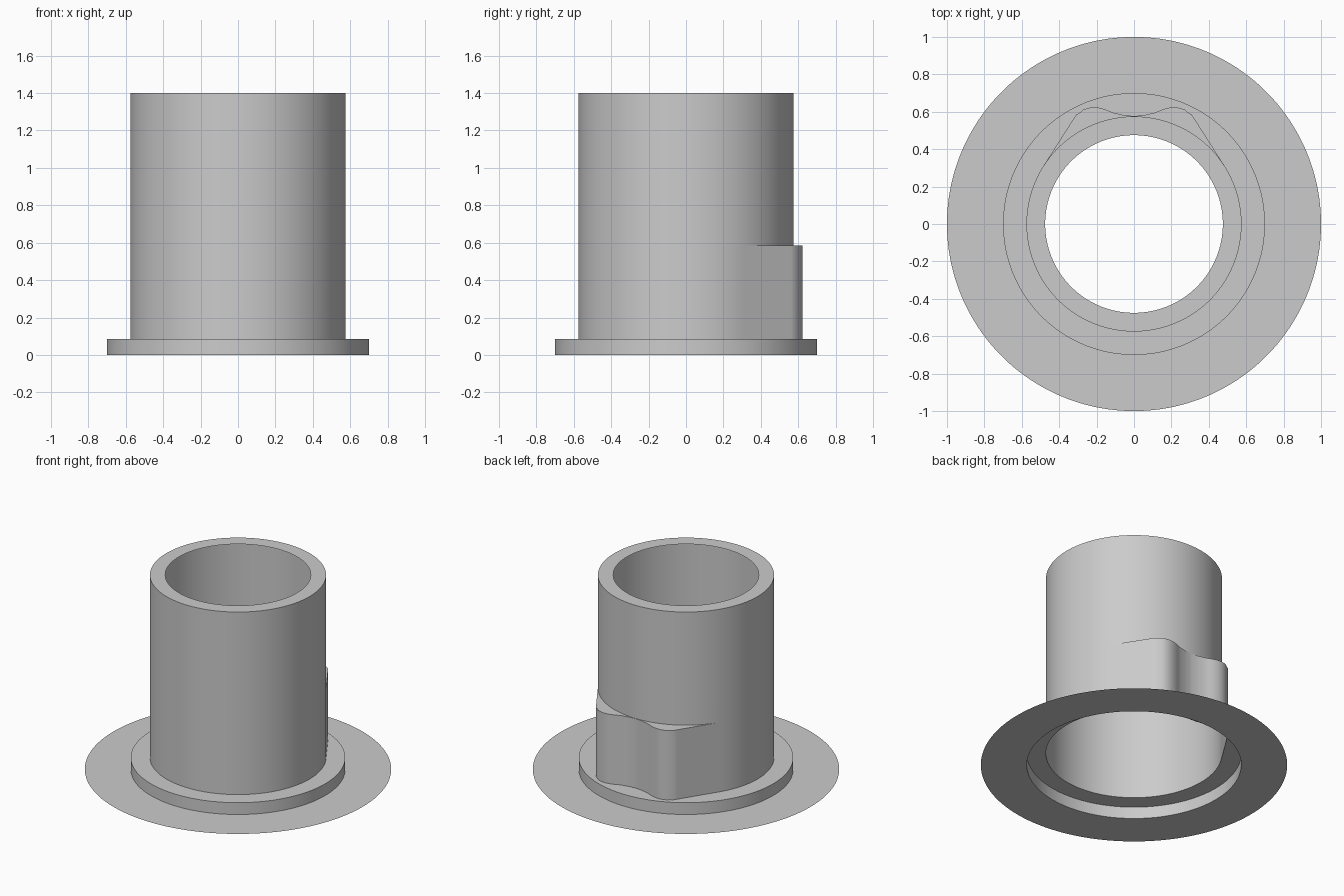
import bpy, bmesh
from math import sin, cos, pi, degrees, radians

cube = bpy.data.objects.get("Cube")
if cube:
    bpy.data.objects.remove(cube, do_unlink=True)

SEGMENTS = 180
SLEEVE, COLLAR, FLANGE, HOLE = 0.575, 0.7, 1.0, 0.475
LEDGE_Z, LUG_Z, TOP_Z = 0.085, 0.585, 1.4
TANGENT = 57.5  # angle from the back where the lug flank meets the sleeve

grey = bpy.data.materials.new("plain_grey")
grey.use_nodes = True
colour = (0.6, 0.6, 0.6, 1)
grey.diffuse_color = colour
grey.node_tree.nodes["Principled BSDF"].inputs["Base Color"].default_value = colour

# Rounded lug profile: (degrees from the back, radius)
LUG = [(0, 0.577), (5, 0.583), (10.5, 0.604), (15.4, 0.642), (19.4, 0.663),
       (23.5, 0.67), (28, 0.656)]


def lug_radius(t):
    """Sleeve radius with a pair of mirrored lugs at the back."""
    a = abs(degrees(t))
    if a >= TANGENT:
        return SLEEVE
    if a >= LUG[-1][0]:
        return SLEEVE / cos(radians(TANGENT - a))
    for (a0, r0), (a1, r1) in zip(LUG, LUG[1:]):
        if a <= a1:
            return r0 + (r1 - r0) * (a - a0) / (a1 - a0)


def shell(name, rings):
    """Open sheet through rings of (radius or radius function, height)."""
    bm = bmesh.new()
    loops = []
    for radius, z in rings:
        loop = []
        for i in range(SEGMENTS):
            t = 2 * pi * i / SEGMENTS - pi
            r = radius(t) if callable(radius) else radius
            loop.append(bm.verts.new((r * sin(t), r * cos(t), z)))
        loops.append(loop)
    for low, high in zip(loops, loops[1:]):
        for i in range(SEGMENTS):
            j = (i + 1) % SEGMENTS
            bm.faces.new((low[j], low[i], high[i], high[j]))
    # Close up the lug top where it shrinks into the sleeve
    bmesh.ops.remove_doubles(bm, verts=bm.verts[:], dist=0.0001)
    mesh = bpy.data.meshes.new(name)
    bm.to_mesh(mesh)
    bm.free()
    mesh.materials.append(grey)
    obj = bpy.data.objects.new(name, mesh)
    bpy.context.collection.objects.link(obj)
    bpy.ops.object.select_all(action='DESELECT')
    obj.select_set(True)
    bpy.context.view_layer.objects.active = obj
    bpy.ops.object.shade_smooth_by_angle(angle=radians(35))
    return obj


# Thin base sheet, stepped collar, hollow sleeve with back lugs, inward top lip
shell("base_flange", [(FLANGE, 0), (COLLAR, 0)])
shell("collar", [(COLLAR, 0), (COLLAR, LEDGE_Z), (lug_radius, LEDGE_Z)])
shell("sleeve", [(lug_radius, LEDGE_Z), (lug_radius, LUG_Z),
                 (SLEEVE, LUG_Z), (SLEEVE, TOP_Z)])
shell("top_lip", [(SLEEVE, TOP_Z), (HOLE, TOP_Z)])
